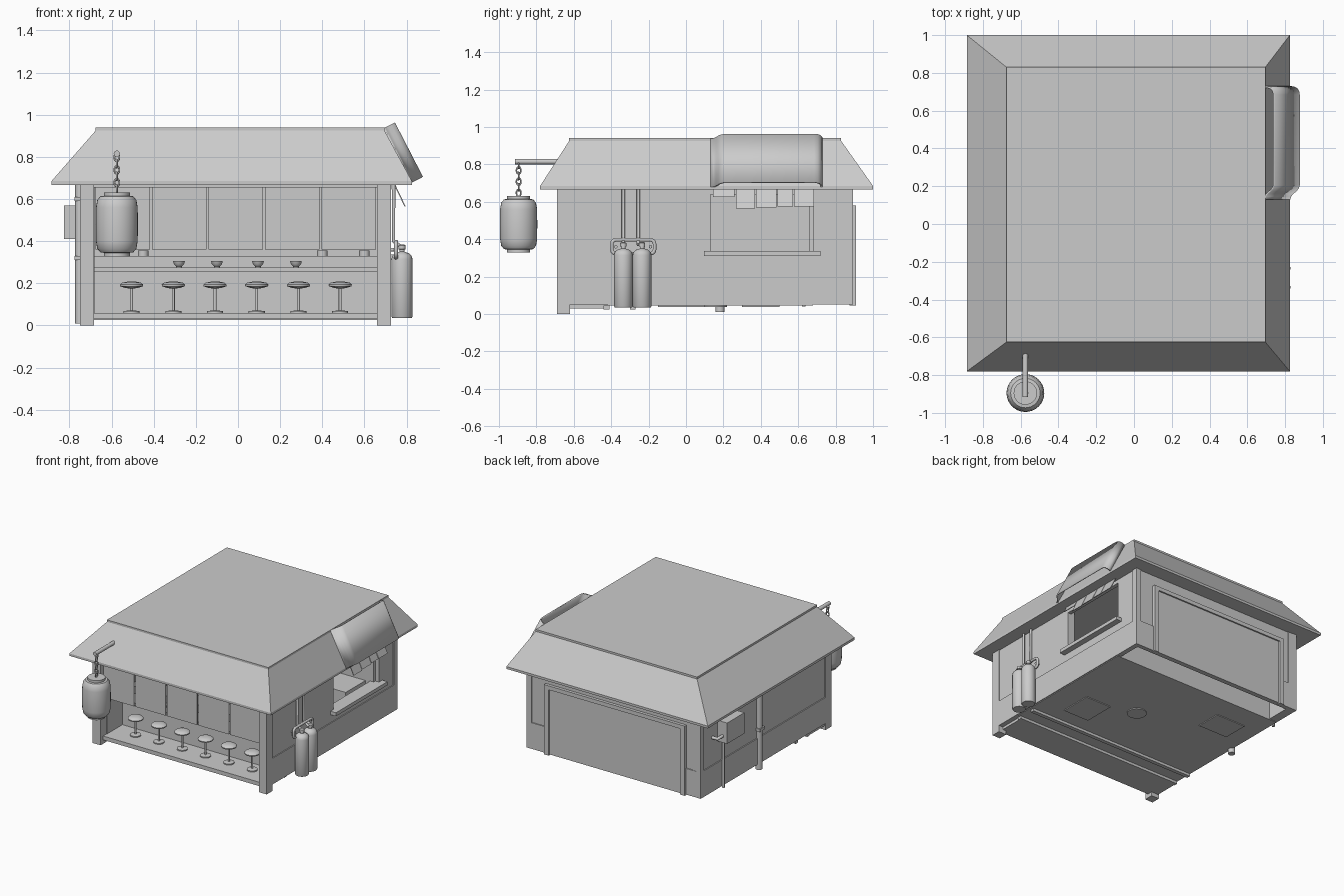
import bpy, bmesh, math
from mathutils import Vector

if "Cube" in bpy.data.objects:
    bpy.data.objects.remove(bpy.data.objects["Cube"])

grey = bpy.data.materials.new("plain_grey")
grey.use_nodes = True
grey.diffuse_color = (0.6, 0.6, 0.6, 1)
grey.node_tree.nodes["Principled BSDF"].inputs["Base Color"].default_value = (0.6, 0.6, 0.6, 1)


def make(name, bm, smooth=False):
    bmesh.ops.recalc_face_normals(bm, faces=bm.faces)
    me = bpy.data.meshes.new(name)
    bm.to_mesh(me)
    bm.free()
    me.materials.append(grey)
    ob = bpy.data.objects.new(name, me)
    bpy.context.collection.objects.link(ob)
    if smooth:
        bpy.ops.object.select_all(action='DESELECT')
        ob.select_set(True)
        bpy.context.view_layer.objects.active = ob
        bpy.ops.object.shade_smooth_by_angle(angle=math.radians(40))
    return ob


def box(name, x, y, z):
    """Box from three (low, high) ranges."""
    bm = bmesh.new()
    bmesh.ops.create_cube(bm, size=1)
    for v in bm.verts:
        v.co = [r[0] if c < 0 else r[1] for c, r in zip(v.co, (x, y, z))]
    return make(name, bm)


def lathe(name, x, y, profile, sides=24):
    """Revolve (radius, z) points about a vertical axis."""
    bm = bmesh.new()
    rings = [[bm.verts.new((x + r * math.cos(math.tau * i / sides),
                            y + r * math.sin(math.tau * i / sides), z))
              for i in range(sides)] for r, z in profile]
    for a, b in zip(rings, rings[1:]):
        for i in range(sides):
            j = (i + 1) % sides
            bm.faces.new((a[i], a[j], b[j], b[i]))
    bm.faces.new(rings[0])
    bm.faces.new(rings[-1])
    return make(name, bm, True)


def tube(name, points, radius, cyclic=False):
    cu = bpy.data.curves.new(name, 'CURVE')
    cu.dimensions = '3D'
    cu.bevel_depth = radius
    cu.bevel_resolution = 3
    cu.use_fill_caps = True
    sp = cu.splines.new('POLY')
    sp.points.add(len(points) - 1)
    for p, co in zip(sp.points, points):
        p.co = (*co, 1)
    sp.use_cyclic_u = cyclic
    cu.materials.append(grey)
    ob = bpy.data.objects.new(name, cu)
    bpy.context.collection.objects.link(ob)
    return ob


# Roof: eave rim, slopes and a slightly raised flat top
EAVE = (-0.885, 0.825, -0.78, 1.0)
TOP = (-0.675, 0.695, -0.625, 0.83)
bm = bmesh.new()
rings = []
for (x0, x1, y0, y1), z in ((EAVE, 0.667), (EAVE, 0.685), (TOP, 0.925), (TOP, 0.94)):
    rings.append([bm.verts.new((x, y, z)) for x, y in ((x0, y0), (x1, y0), (x1, y1), (x0, y1))])
for a, b in zip(rings, rings[1:]):
    for i in range(4):
        j = (i + 1) % 4
        bm.faces.new((a[i], a[j], b[j], b[i]))
bm.faces.new(rings[0])
bm.faces.new(rings[-1])
make("roof", bm)

# Hooded awning: a rounded hat section running down the right slope
hat = [(0.13, 0), (0.145, 0.004), (0.16, 0.018), (0.172, 0.035), (0.187, 0.049), (0.205, 0.056),
       (0.685, 0.056), (0.705, 0.052), (0.72, 0.04), (0.728, 0.022), (0.73, 0)]
out = Vector((0.89, 0, 0.45))
bm = bmesh.new()
rows = [[bm.verts.new(Vector((x, y, z)) + out * h) for y, h in hat]
        for x, z in ((0.695, 0.938), (0.828, 0.68))]
for i in range(len(hat) - 1):
    bm.faces.new((rows[0][i], rows[0][i + 1], rows[1][i + 1], rows[1][i]))
awning = make("window_awning", bm, True)
mod = awning.modifiers.new("thickness", 'SOLIDIFY')
mod.thickness = 0.01

# Cloth strips below the awning
for y0, y1, low in ((0.145, 0.26, 0.625), (0.268, 0.37, 0.565), (0.373, 0.485, 0.57),
                    (0.49, 0.572, 0.575), (0.578, 0.685, 0.575)):
    strip = box("awning_strip", (0, 0.006), (y0, y1), (low, 0.72))
    for v in strip.data.vertices:
        v.co.x += 0.725 + (0.7 - v.co.z) * 0.48

# Corner posts
for x0 in (-0.75, 0.66):
    box("front_post", (x0, x0 + 0.067), (-0.69, -0.62), (0, 0.67))
# Left wall and the right wall around its window
box("left_wall", (-0.742, -0.68), (-0.62, 0.89), (0.05, 0.67))
for y, z in (((-0.62, 0.13), (0.05, 0.67)), ((0.68, 0.89), (0.05, 0.67)),
             ((0.13, 0.68), (0.05, 0.33)), ((0.13, 0.68), (0.64, 0.67))):
    box("right_wall", (0.69, 0.72), y, z)
box("right_inner_lining", (0.66, 0.69), (-0.62, 0.13), (0.05, 0.67))
box("window_ledge", (0.66, 0.765), (0.095, 0.72), (0.31, 0.337))
box("back_wall", (-0.742, 0.72), (0.86, 0.885), (0.05, 0.67))
# Lower cladding and back corner boards
box("left_cladding", (-0.75, -0.742), (-0.62, 0.89), (0.05, 0.25))
box("right_cladding", (0.72, 0.727), (-0.62, 0.89), (0.05, 0.25))
box("back_cladding", (-0.75, 0.727), (0.885, 0.893), (0.05, 0.25))
for x0 in (-0.75, 0.687):
    box("back_corner_board", (x0, x0 + 0.04), (0.85, 0.893), (0.05, 0.67))
# Back shutter with its raised frame
box("back_shutter", (-0.58, 0.53), (0.885, 0.897), (0.05, 0.55))
for x0 in (-0.625, 0.53):
    box("shutter_jamb", (x0, x0 + 0.04), (0.875, 0.908), (0.045, 0.58))
box("shutter_lintel", (-0.585, 0.53), (0.875, 0.908), (0.55, 0.58))

# Floors, inner partition and beams underneath
box("front_platform", (-0.742, 0.69), (-0.66, -0.42), (0.03, 0.06))
box("kitchen_floor", (-0.742, 0.72), (-0.42, 0.68), (0.045, 0.06))
box("inner_partition", (-0.68, 0.69), (0.66, 0.68), (0.06, 0.667))
for y in (-0.44, -0.3):
    box("floor_beam", (-0.742, 0.7), (y, y + 0.03), (0.025, 0.045))
box("floor_hatch", (0.3, 0.52), (-0.15, 0.1), (0.039, 0.046))
box("floor_vent", (-0.6, -0.35), (0.3, 0.5), (0.039, 0.046))
lathe("floor_drain", 0.1, 0.15, ((0.07, 0.046), (0.07, 0.038)))

# Counter, raised serving shelf and kitchen bench
box("counter_front", (-0.68, 0.66), (-0.43, -0.4), (0.06, 0.255))
box("counter_top", (-0.68, 0.66), (-0.47, -0.33), (0.255, 0.275))
box("serving_shelf", (-0.68, 0.66), (-0.34, -0.2), (0.06, 0.33))
box("kitchen_bench", (-0.68, 0.62), (0.42, 0.66), (0.06, 0.33))
for x in (-0.45, 0.4, 0.6):
    lathe("shelf_pot", x, -0.27, ((0.025, 0.33), (0.025, 0.355)), 12)
for x in (-0.28, -0.1, 0.095, 0.275):
    lathe("bowl", x, -0.42, ((0.014, 0.275), (0.014, 0.281), (0.024, 0.29), (0.028, 0.307),
                             (0.024, 0.307), (0.018, 0.29)), 16)

# Stools
for i in range(6):
    lathe("stool", -0.505 + i * 0.198, -0.52,
          ((0.038, 0.06), (0.038, 0.068), (0.007, 0.072), (0.007, 0.175), (0.03, 0.178),
           (0.054, 0.186), (0.055, 0.194), (0.045, 0.203), (0.02, 0.208)))

# Hanging curtains across the front
box("front_header", (-0.683, 0.66), (-0.675, -0.645), (0.655, 0.67))
for i in range(5):
    x0 = -0.68 + i * 0.268
    box("curtain_panel", (x0 + 0.005, x0 + 0.263), (-0.664, -0.657), (0.36, 0.66))

# Lantern on its pole and chain
LX, LY = -0.575, -0.895
lathe("lantern", LX, LY,
      ((0.062, 0.328), (0.062, 0.345), (0.078, 0.347), (0.093, 0.365), (0.099, 0.4), (0.1, 0.48),
       (0.099, 0.56), (0.093, 0.595), (0.078, 0.613), (0.062, 0.615), (0.062, 0.632)), 32)
tube("lantern_pole", [(LX, -0.915, 0.815), (LX, -0.64, 0.815)], 0.015)
for k in range(6):
    pts = []
    for s in range(12):
        a = math.tau * s / 12
        side = 0.012 * math.cos(a)
        pts.append((LX + side * (k % 2), LY + side * (1 - k % 2), 0.648 + k * 0.03 + 0.019 * math.sin(a)))
    tube("chain_link", pts, 0.0045, True)

# Gas cylinders, holding frame and feed pipes
for y in (-0.335, -0.235):
    lathe("gas_cylinder", 0.778, y,
          ((0.046, 0.035), (0.05, 0.042), (0.05, 0.315), (0.046, 0.33), (0.034, 0.343), (0.012, 0.35),
           (0.012, 0.36), (0.017, 0.362), (0.017, 0.38), (0.01, 0.384)))
for y in (-0.335, -0.255):
    tube("gas_pipe", [(0.778, y, 0.37), (0.738, y, 0.4), (0.738, y, 0.68)], 0.009)
frame = []
for cy, cz, q in ((-0.19, 0.375, 0), (-0.375, 0.375, 1), (-0.375, 0.345, 2), (-0.19, 0.345, 3)):
    for s in range(4):
        a = (q + s / 3) * math.pi / 2
        frame.append((0.75, cy + 0.022 * math.cos(a), cz + 0.022 * math.sin(a)))
tube("cylinder_frame", frame, 0.01, True)
for y in (-0.375, -0.19):
    tube("frame_bracket", [(0.71, y, 0.36), (0.75, y, 0.36)], 0.009)

# Meter box, valve and pipes on the left wall
box("meter_box", (-0.825, -0.74), (0.47, 0.68), (0.41, 0.57))
tube("valve_pipe", [(-0.74, 0.74, 0.46), (-0.785, 0.74, 0.46), (-0.785, 0.68, 0.46)], 0.012)
tube("meter_pipe", [(-0.758, 0.63, 0.04), (-0.758, 0.63, 0.41)], 0.01)
tube("drain_pipe", [(-0.748, 0.182, 0.01), (-0.748, 0.182, 0.67)], 0.025)
for z in (0.32, 0.6):
    box("pipe_clamp", (-0.776, -0.74), (0.15, 0.214), (z - 0.01, z + 0.01))
